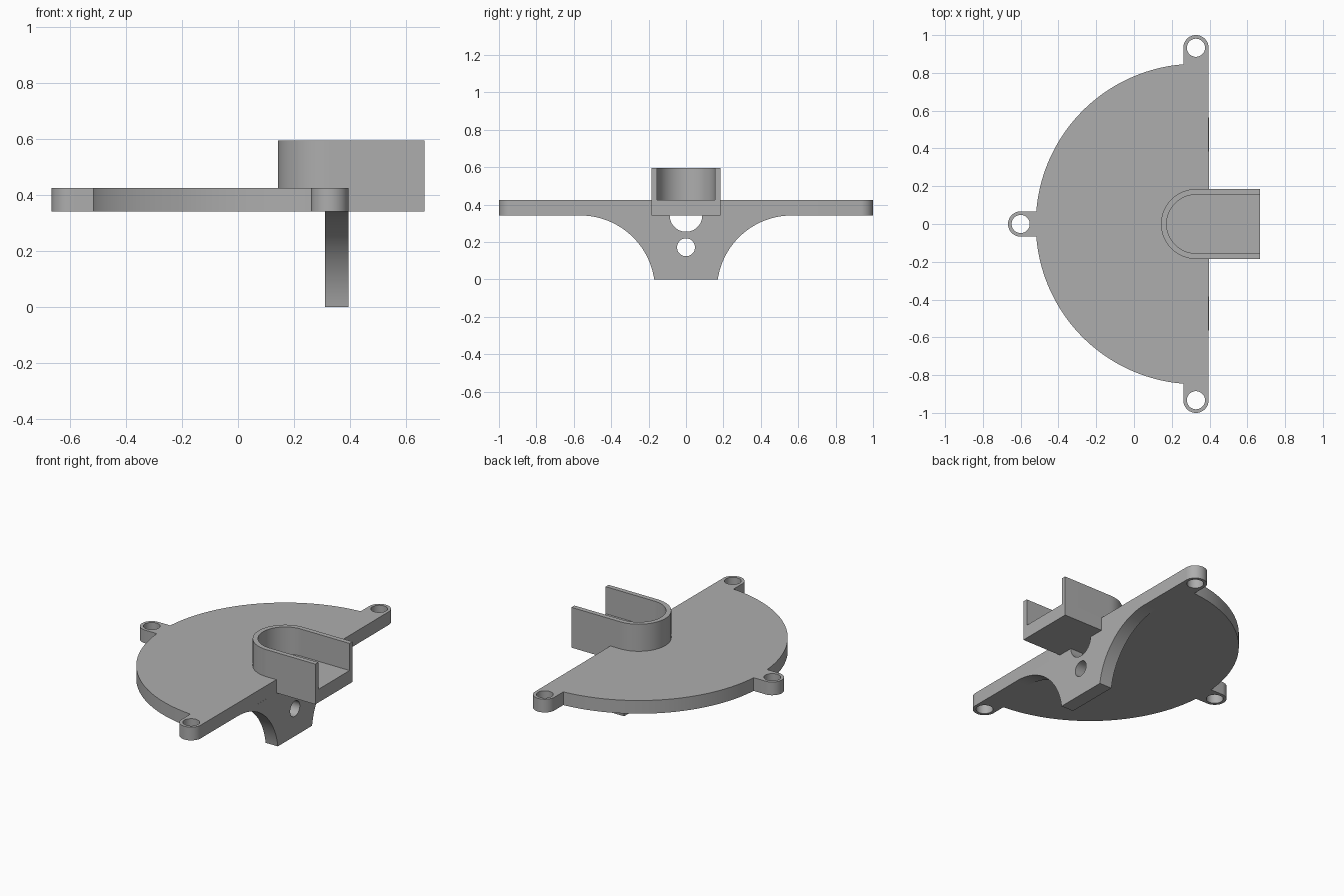
import bpy, bmesh, math
from mathutils import Matrix, Vector

if "Cube" in bpy.data.objects:
    bpy.data.objects.remove(bpy.data.objects["Cube"])

grey = bpy.data.materials.new("plain grey")
grey.use_nodes = True
COLOR = (0.42, 0.42, 0.42, 1)
grey.diffuse_color = COLOR
grey.node_tree.nodes["Principled BSDF"].inputs["Base Color"].default_value = COLOR


def arc(cx, cy, r, start, end, n):
    angles = [math.radians(start + (end - start) * i / n) for i in range(n + 1)]
    return [(cx + r * math.cos(a), cy + r * math.sin(a)) for a in angles]


def circle(cx, cy, r, n=48):
    return arc(cx, cy, r, 0, 360, n)[:-1]


def extrude_profile(name, loops, depth, matrix):
    """Fill an outline with its holes, then extrude along local z."""
    bm = bmesh.new()
    for loop in loops:
        verts = [bm.verts.new((u, v, 0)) for u, v in loop]
        for a, b in zip(verts, verts[1:] + verts[:1]):
            bm.edges.new((a, b))
    bmesh.ops.triangle_fill(bm, use_beauty=True, edges=bm.edges[:])
    geom = bmesh.ops.extrude_face_region(bm, geom=bm.faces[:])["geom"]
    top = [g for g in geom if isinstance(g, bmesh.types.BMVert)]
    bmesh.ops.translate(bm, verts=top, vec=Vector((0, 0, depth)))
    bmesh.ops.transform(bm, matrix=matrix, verts=bm.verts[:])
    bmesh.ops.recalc_face_normals(bm, faces=bm.faces[:])
    mesh = bpy.data.meshes.new(name)
    bm.to_mesh(mesh)
    bm.free()
    mesh.materials.append(grey)
    obj = bpy.data.objects.new(name, mesh)
    bpy.context.collection.objects.link(obj)
    bpy.ops.object.select_all(action="DESELECT")
    obj.select_set(True)
    bpy.context.view_layer.objects.active = obj
    bpy.ops.object.shade_smooth_by_angle(angle=math.radians(30))
    return obj


CX, R = 0.328, 0.848            # half disc centre and radius
EAR, HOLE = 0.067, 0.048        # mounting ear and screw hole radii
EDGE, END = 0.396, 0.667        # straight plate edge, end of the channel
LOW, MID, HIGH = 0.342, 0.425, 0.595
WIDE, INNER = 0.185, 0.155      # channel half widths

# Half disc plate with three ears and the channel floor
t = math.degrees(math.asin(EAR / R))
half = [(END, WIDE), (EDGE, WIDE)]
half += arc(CX, 0.933, EAR, 0, 180, 24)
half += arc(CX, 0, R, 90 + t, 180 - t, 64)
half += arc(-0.6, 0, EAR, 90, 180, 12)
outline = half + [(x, -y) for x, y in half[-2::-1]]
holes = [circle(x, y, HOLE) for x, y in ((CX, 0.933), (CX, -0.933), (-0.6, 0))]
extrude_profile("mounting_plate", [outline] + holes, MID - LOW,
                Matrix.Translation((0, 0, LOW)))

# U-shaped wall of the open channel
wall = [(END, WIDE)] + arc(CX, 0, WIDE, 90, 270, 48) + [(END, -WIDE)]
wall += [(END, -INNER)] + arc(CX, 0, INNER, 270, 90, 48) + [(END, INNER)]
extrude_profile("channel_wall", [wall], HIGH - MID, Matrix.Translation((0, 0, MID)))

# Flared bracket below the plate, with a half-round notch and a bolt hole
foot, flare = 0.17, 0.565
radius = ((flare - foot) ** 2 + LOW ** 2) / (2 * LOW)
start = math.degrees(math.atan2(radius - LOW, foot - flare))
start = 180 - math.degrees(math.asin((radius - LOW) / radius)) if start < 0 else start
side = arc(flare, LOW - radius, radius, start, 90, 32)
notch = arc(0, LOW, 0.087, 0, -180, 32)
profile = side + notch + [(-y, z) for y, z in side[::-1]]
axes = Matrix(((0, 0, 1, 0.311), (1, 0, 0, 0), (0, 1, 0, 0), (0, 0, 0, 1)))
extrude_profile("flared_bracket", [profile, circle(0, 0.172, HOLE)], EDGE - 0.311, axes)
